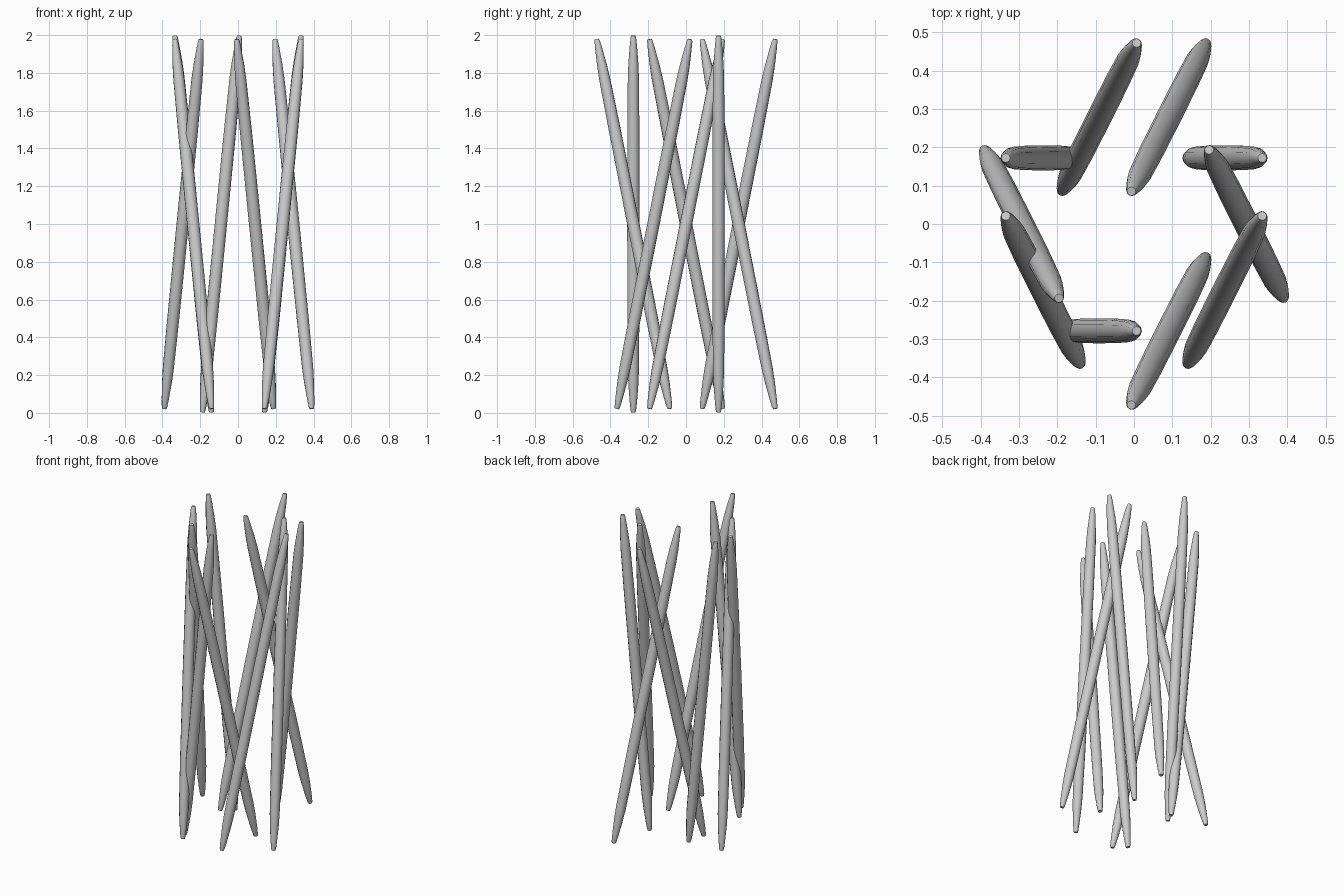
import bpy, bmesh, math
from mathutils import Vector

if "Cube" in bpy.data.objects:
    bpy.data.objects.remove(bpy.data.objects["Cube"])

SIDES = 12
# (distance from the middle, radius) for one half of a pointed stick
HALF = [(0.0, 0.0325), (0.5, 0.0318), (0.78, 0.0295), (0.86, 0.026), (0.95, 0.019),
        (0.992, 0.0145), (1.002, 0.0115)]
PROFILE = [(-d, r) for d, r in reversed(HALF[1:])] + HALF


def stick_mesh():
    bm = bmesh.new()
    rings = []
    for z, r in PROFILE:
        rings.append([bm.verts.new((r * math.cos(2 * math.pi * i / SIDES),
                                    r * math.sin(2 * math.pi * i / SIDES), z))
                      for i in range(SIDES)])
    for a, b in zip(rings, rings[1:]):
        for i in range(SIDES):
            j = (i + 1) % SIDES
            bm.faces.new((a[i], a[j], b[j], b[i]))
    bm.faces.new(rings[-1])
    bm.faces.new(rings[0][::-1])
    for f in bm.faces:
        f.smooth = len(f.verts) == 4
    me = bpy.data.meshes.new("stick")
    bm.to_mesh(me)
    bm.free()
    return me


# ten sticks in a ring, each leaning left/right and back/none/forward in turn
mesh = stick_mesh()
R = 0.293
for k in range(10):
    a = math.radians(36 * k)
    lean_x = (-0.097, 0.097)[k % 2]
    lean_y = (0.193, 0.0, -0.193)[k % 3]
    lean_z = math.sqrt(1 - lean_x ** 2 - lean_y ** 2)
    ob = bpy.data.objects.new(f"stick_{k + 1}", mesh)
    ob.location = (R * math.cos(a), R * math.sin(a), 1.0)
    ob.rotation_euler = Vector((lean_x, lean_y, lean_z)).to_track_quat('Z', 'Y').to_euler()
    bpy.context.collection.objects.link(ob)
